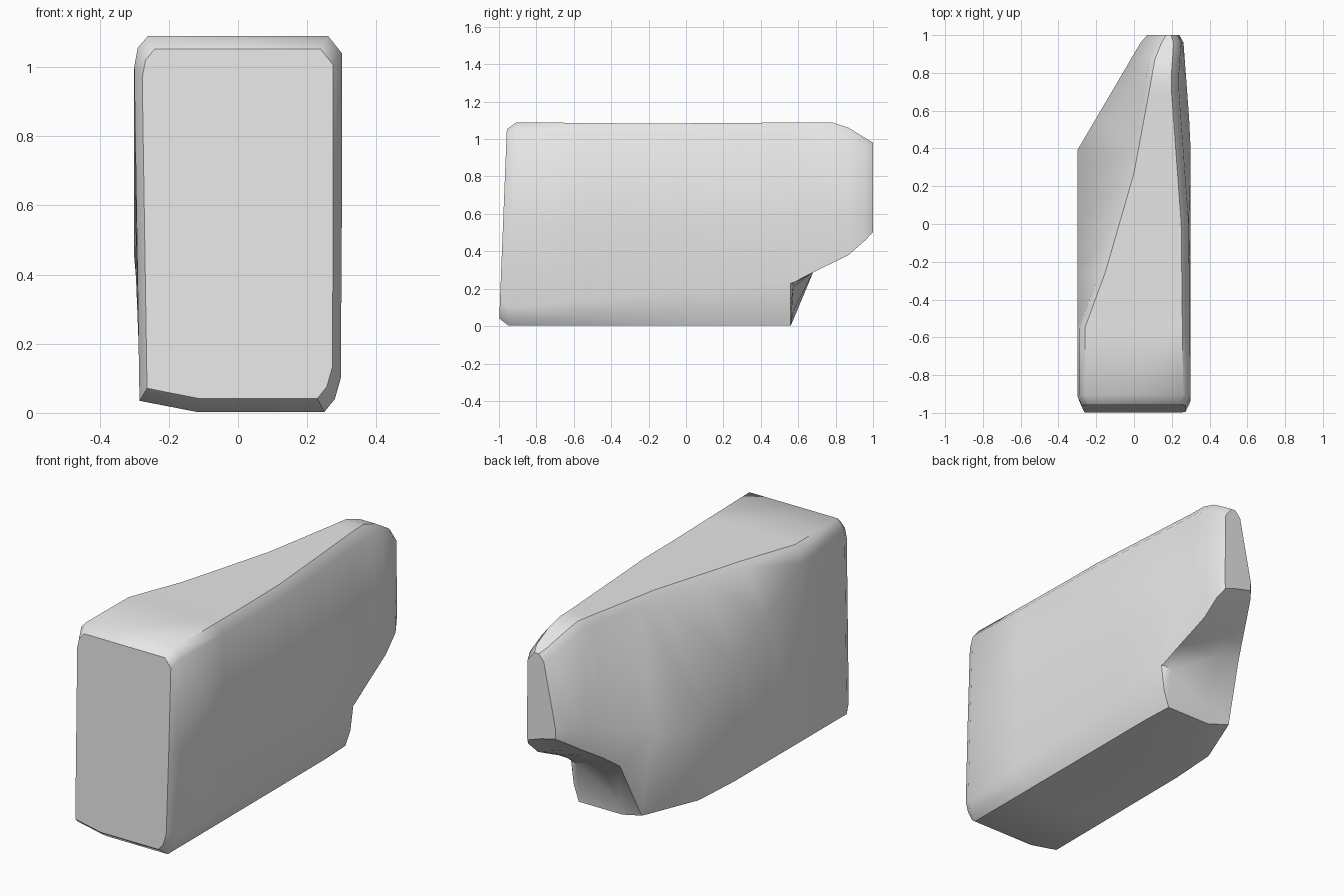
import bpy, bmesh

if "Cube" in bpy.data.objects:
    bpy.data.objects.remove(bpy.data.objects["Cube"])

grey = bpy.data.materials.new("plain grey")
grey.diffuse_color = (0.8, 0.8, 0.8, 1)
grey.use_nodes = True
grey.node_tree.nodes["Principled BSDF"].inputs["Base Color"].default_value = grey.diffuse_color


def at(y, *keys):
    """Piecewise linear value at y from (y, value) keys."""
    if y <= keys[0][0]:
        return keys[0][1]
    for (a, u), (b, v) in zip(keys, keys[1:]):
        if y <= b:
            return u + (v - u) * (y - a) / (b - a)
    return keys[-1][1]


def loft(name, loops):
    """Skin a closed shape through matching loops of points."""
    bm = bmesh.new()
    rings = [[bm.verts.new(p) for p in loop] for loop in loops]
    n = len(rings[0])
    for r, s in zip(rings, rings[1:]):
        for i in range(n):
            j = (i + 1) % n
            bm.faces.new((r[i], r[j], s[j], s[i]))
    bm.faces.new(rings[0])
    bm.faces.new(rings[-1])
    bmesh.ops.triangulate(bm, faces=bm.faces[:])
    bmesh.ops.recalc_face_normals(bm, faces=bm.faces[:])
    mesh = bpy.data.meshes.new(name)
    bm.to_mesh(mesh)
    bm.free()
    obj = bpy.data.objects.new(name, mesh)
    obj.data.materials.append(grey)
    bpy.context.collection.objects.link(obj)
    return obj


def notch_floor(x, y):
    """Height of the slanted notch under the rear end."""
    if y <= .56:
        return 0
    right = at(y, (.575, .24), (.87, .37), (1, .48))
    left = at(y, (.56, 0), (.70, .34), (.87, .5), (1, .62))
    t = min(max((.3 - x) / .4, 0), 1)
    return right + (left - right) * t


def section(y):
    """Cross-section of the block, running round from the bottom left."""
    top = at(y, (-.95, 1.09), (-.2, 1.083), (.78, 1.09), (.87, 1.06), (1, .98))
    bl = at(y, (-1, -.285), (.23, -.28), (.6, -.13), (1, .1))
    waist = at(y, (.39, -.3), (.96, .035), (1, .07))
    waist_z = at(y, (-.55, 1.0), (.39, .45), (1, .6))
    ridge = at(y, (-.55, -.26), (-.25, -.15), (.27, 0), (.7, .08),
               (.87, .11), (.97, .15), (1, .17))
    wall = at(y, (.45, .3), (.96, .262), (1, .24))
    shoulder = at(y, (-.9, .3), (0, .29), (.75, .235), (.96, .25), (1, .235))
    low_z = at(y, (-.95, .1), (0, .2), (.56, .23))
    # the lower left edge climbs the slanted side where the notch lifts it
    bl_z = max(.035, min(notch_floor(bl, y), waist_z - .02))
    bl += (waist - bl) * (bl_z - .035) / (waist_z - .035)
    inner = min(max(bl + .13, -.12), (bl + wall) / 2)
    pts = [(bl, bl_z), (waist, waist_z), (ridge - .03, top - .035), (ridge, top),
           (max(ridge + .02, shoulder - .04), top), (shoulder, top - .05),
           (wall, .55), (wall - .003, low_z), (wall - .02, low_z * .4),
           (wall - .05, .003), (inner, .003)]
    pts = [(x, max(z, notch_floor(x, y)) if i > 6 else z)
           for i, (x, z) in enumerate(pts)]
    if y == -1:  # chamfered front
        pts = [(-.01 + (x + .01) * .92, .55 + (z - .55) * .93) for x, z in pts]
    lean = .04 if y <= -.95 else 0
    return [(x, y + lean * z, z) for x, z in pts]


# Main block with its notched, tapering rear end
stations = (-1, -.95, -.55, -.25, 0, .27, .39, .56, .575, .7, .78, .87, .96, 1)
block = loft("tapered_block", [section(y) for y in stations])
bpy.context.view_layer.objects.active = block
block.select_set(True)
bpy.ops.object.shade_smooth_by_angle(angle=0.7)
